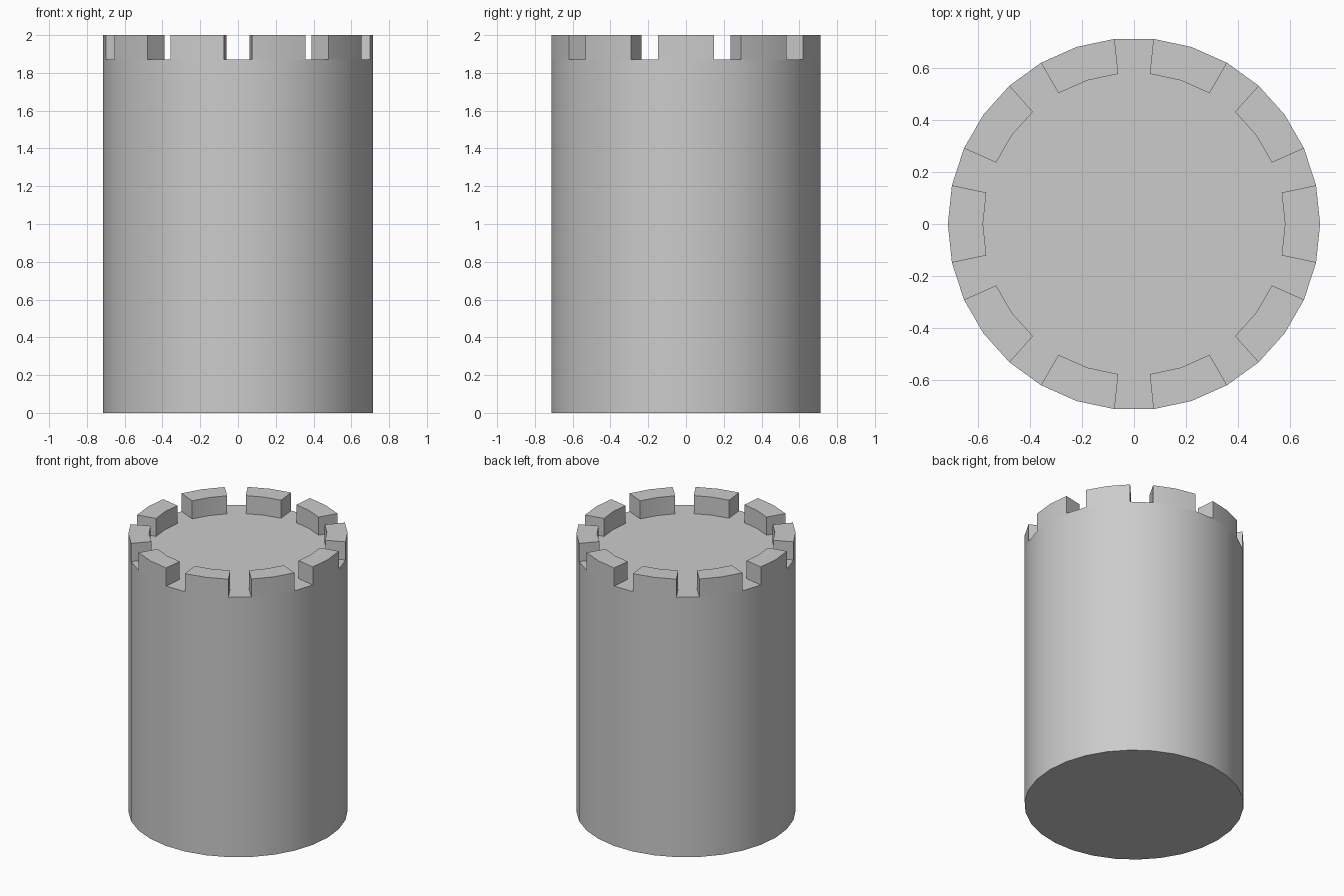
import bpy, bmesh
from math import sin, cos, radians

if "Cube" in bpy.data.objects:
    bpy.data.objects.remove(bpy.data.objects["Cube"])

SIDES, R_OUT, R_IN = 30, 0.715, 0.58
Z_FLOOR, Z_TOP = 1.87, 2.0

bm = bmesh.new()


def ring(radius, z):
    step = 360 / SIDES
    return [bm.verts.new((radius * cos(radians(i * step)),
                          radius * sin(radians(i * step)), z)) for i in range(SIDES)]


# Tower body: base, wall, rim and roof floor
base, rim, inner = ring(R_OUT, 0), ring(R_OUT, Z_FLOOR), ring(R_IN, Z_FLOOR)
bm.faces.new(base[::-1])
bm.faces.new(inner)
rim_faces = []
for i in range(SIDES):
    j = (i + 1) % SIDES
    bm.faces.new((base[i], base[j], rim[j], rim[i]))
    rim_faces.append(bm.faces.new((rim[i], rim[j], inner[j], inner[i])))

# Battlements: raise two rim segments out of every three, leaving a gap
raised = [f for i, f in enumerate(rim_faces) if i % 3 != 1]
result = bmesh.ops.extrude_face_region(bm, geom=raised)
for v in result["geom"]:
    if isinstance(v, bmesh.types.BMVert):
        v.co.z = Z_TOP
bmesh.ops.recalc_face_normals(bm, faces=bm.faces)

mesh = bpy.data.meshes.new("castle_tower")
bm.to_mesh(mesh)
bm.free()
tower = bpy.data.objects.new("castle_tower", mesh)
bpy.context.collection.objects.link(tower)

# Smooth round wall with sharp corners
bpy.context.view_layer.objects.active = tower
tower.select_set(True)
bpy.ops.object.shade_smooth_by_angle(angle=radians(30))
